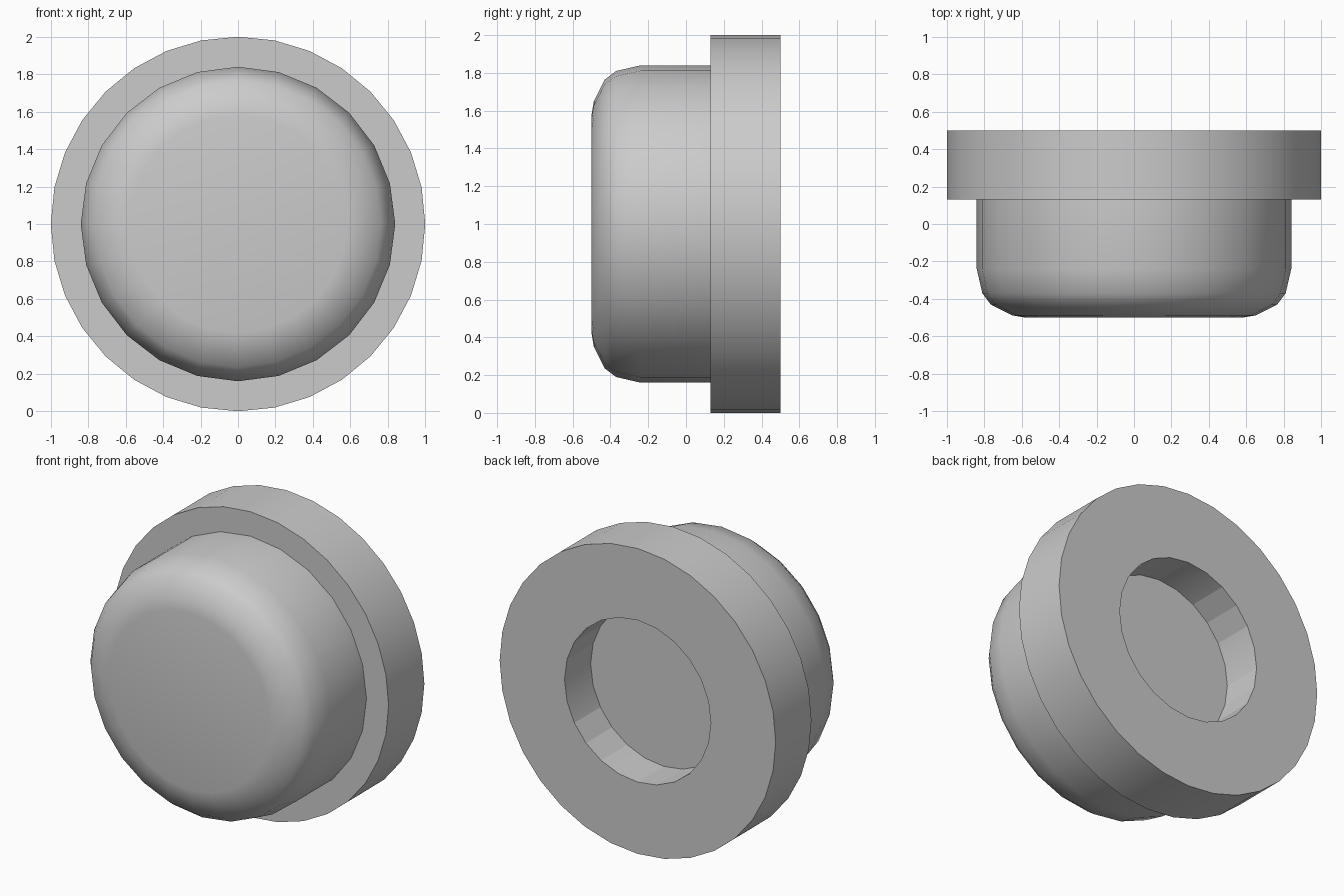
import bpy
import math

cube = bpy.data.objects.get("Cube")
if cube:
    bpy.data.objects.remove(cube, do_unlink=True)

# Single plain grey
GREY = (0.6, 0.6, 0.6, 1.0)
grey = bpy.data.materials.new("plain grey")
grey.use_nodes = True
grey.diffuse_color = GREY
grey.node_tree.nodes["Principled BSDF"].inputs["Base Color"].default_value = GREY


def ring(radius, y, sides):
    """Circle of points around the y axis, centred at z = 1."""
    step = 2 * math.pi / sides
    return [(radius * math.sin(i * step), y, 1 + radius * math.cos(i * step))
            for i in range(sides)]


def turned(name, profile, sides):
    """Revolve (radius, y) pairs from back to front, with flat end caps."""
    verts = [p for r, y in profile for p in ring(r, y, sides)]
    faces = []
    for k in range(len(profile) - 1):
        a, b = k * sides, (k + 1) * sides
        for i in range(sides):
            j = (i + 1) % sides
            faces.append((a + i, b + i, b + j, a + j))
    last = (len(profile) - 1) * sides
    faces.append(tuple(range(sides)))
    faces.append(tuple(reversed(range(last, last + sides))))
    mesh = bpy.data.meshes.new(name)
    mesh.from_pydata(verts, [], faces)
    mesh.materials.append(grey)
    obj = bpy.data.objects.new(name, mesh)
    bpy.context.collection.objects.link(obj)
    return obj


def smooth(obj):
    bpy.ops.object.select_all(action="DESELECT")
    obj.select_set(True)
    bpy.context.view_layer.objects.active = obj
    bpy.ops.object.shade_smooth_by_angle(angle=math.radians(40))


# Rounded cap at the front
cap = turned("cap", [(0.84, 0.13), (0.84, -0.24), (0.81, -0.37),
                     (0.765, -0.43), (0.65, -0.488), (0.58, -0.5)], 24)
# Wide flange at the back
flange = turned("flange", [(1.0, 0.5), (1.0, 0.13)], 32)
# Recess in the back of the flange
cutter = turned("recess_cutter", [(0.53, 0.7), (0.53, 0.23)], 24)
cutter.hide_render = True
cutter.hide_set(True)

recess = flange.modifiers.new("recess", "BOOLEAN")
recess.operation = "DIFFERENCE"
recess.solver = "EXACT"
recess.object = cutter

for part in (cap, flange):
    smooth(part)
# Shade the cut edges by angle after the recess is made
bpy.context.view_layer.objects.active = flange
bpy.ops.object.modifier_apply(modifier="recess")
smooth(flange)
bpy.data.objects.remove(cutter, do_unlink=True)
